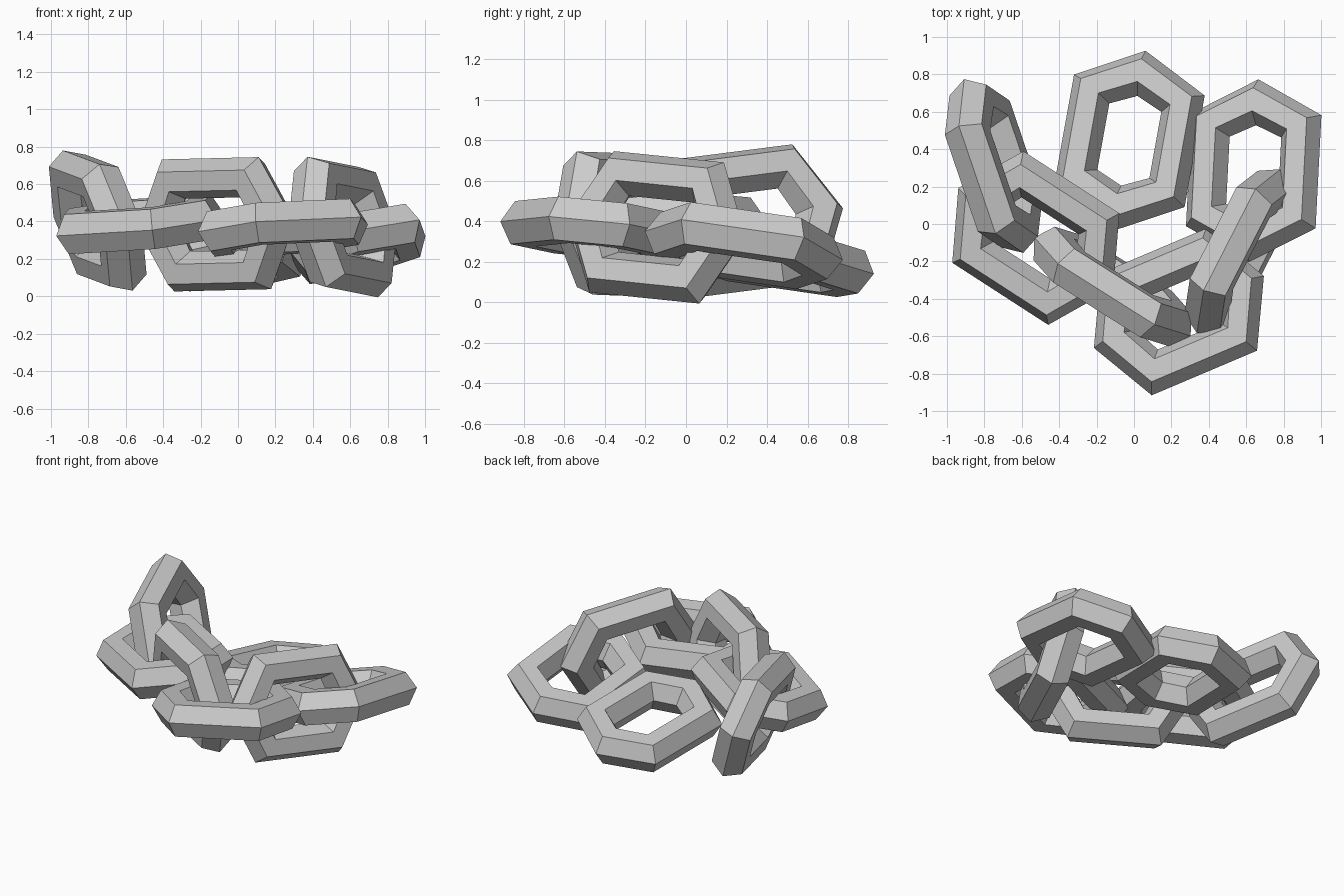
import bpy
from mathutils import Vector, Matrix

if "Cube" in bpy.data.objects:
    bpy.data.objects.remove(bpy.data.objects["Cube"])

R, r = 0.288, 0.124              # link radius, bar radius
side_pull, tip_pull = 0.1, 0.082  # extra half length of the sides and tips

# centre, long axis, cross axis of each link, in chain order
links = [
    ((-0.75, 0.31, 0.405), (-0.32, 0.94, 0.12), (-0.25, -0.20, 0.95)),
    ((-0.525, -0.075, 0.385), (0.835, -0.54, 0.05), (0.53, 0.83, 0.13)),
    ((-0.115, -0.335, 0.385), (0.84, -0.53, 0.02), (-0.08, -0.12, 0.99)),
    ((0.24, -0.47, 0.365), (0.92, 0.39, 0.04), (-0.39, 0.91, -0.13)),
    ((0.56, -0.145, 0.37), (0.45, 0.88, -0.09), (-0.14, 0.17, 0.98)),
    ((0.64, 0.285, 0.28), (0.05, 0.97, -0.14), (0.97, -0.03, 0.24)),
    ((-0.025, 0.445, 0.21), (0.175, 0.97, -0.14), (0.97, -0.16, 0.13)),
]


def add_link(name, centre, along, across):
    # six-sided ring of hexagonal bar, its two halves pulled apart along x
    bpy.ops.mesh.primitive_torus_add(major_segments=6, minor_segments=6,
                                     major_radius=R, minor_radius=r)
    ob = bpy.context.object
    ob.name = name
    for v in ob.data.vertices:
        pull = side_pull if abs(v.co.y) > 0.01 else tip_pull
        v.co.x += pull if v.co.x > 0 else -pull
    # pose the link in the pile
    x = Vector(along).normalized()
    z = x.cross(Vector(across)).normalized()
    y = z.cross(x)
    rot = Matrix((x, y, z)).transposed().to_4x4()
    ob.matrix_world = Matrix.Translation(centre) @ rot


for i, (c, a, b) in enumerate(links):
    add_link(f"chain_link_{i + 1}", c, a, b)
